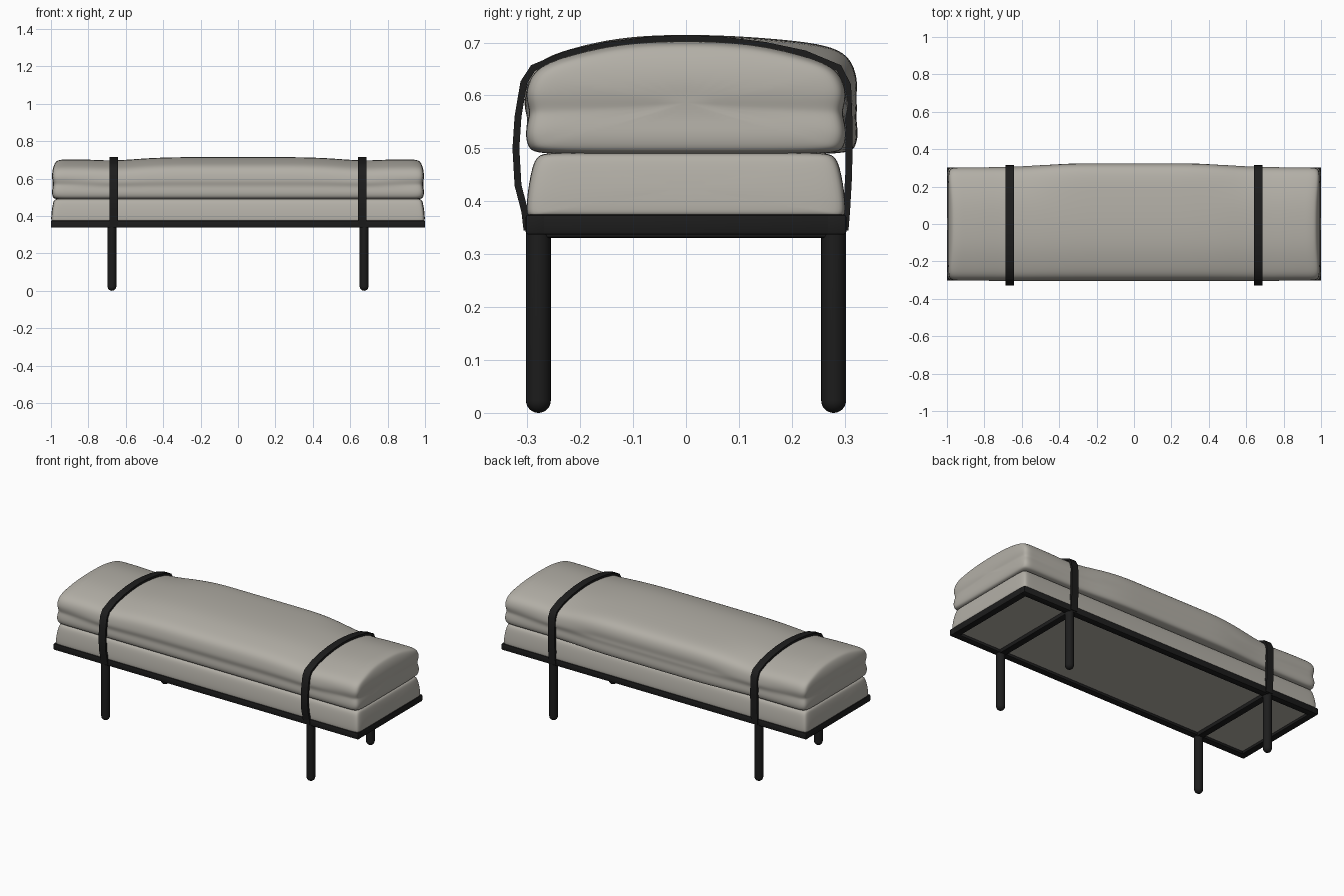
import bpy, bmesh, math
from mathutils import Vector

if "Cube" in bpy.data.objects:
    bpy.data.objects.remove(bpy.data.objects["Cube"])


def material(name, col):
    m = bpy.data.materials.new(name)
    m.diffuse_color = (*col, 1)
    m.use_nodes = True
    m.node_tree.nodes["Principled BSDF"].inputs["Base Color"].default_value = m.diffuse_color
    return m


FABRIC = material("warm grey fabric", (0.45, 0.43, 0.385))
BLACK = material("black metal", (0.012, 0.012, 0.012))


def finish(name, bm, mat, angle=40):
    bmesh.ops.recalc_face_normals(bm, faces=bm.faces)
    me = bpy.data.meshes.new(name)
    bm.to_mesh(me)
    bm.free()
    me.materials.append(mat)
    ob = bpy.data.objects.new(name, me)
    bpy.context.collection.objects.link(ob)
    bpy.ops.object.select_all(action='DESELECT')
    ob.select_set(True)
    bpy.context.view_layer.objects.active = ob
    bpy.ops.object.shade_smooth_by_angle(angle=math.radians(angle))
    return ob


def box(name, lo, hi, mat, bevel=0.005):
    bm = bmesh.new()
    bmesh.ops.create_cube(bm, size=1)
    for v in bm.verts:
        v.co = Vector([(a + b) / 2 + c * (b - a) for a, b, c in zip(lo, hi, v.co)])
    if bevel:
        bmesh.ops.bevel(bm, geom=bm.edges[:], offset=bevel, segments=2,
                        affect='EDGES', profile=0.5)
    return finish(name, bm, mat)


def loft(name, rings, mat):
    """Skin closed rings of points, cap the ends, then subdivide smoothly."""
    bm = bmesh.new()
    vs = [[bm.verts.new(p) for p in r] for r in rings]
    n = len(vs[0])
    for a, b in zip(vs, vs[1:]):
        for i in range(n):
            bm.faces.new((a[i], a[(i + 1) % n], b[(i + 1) % n], b[i]))
    for r in (vs[0], vs[-1]):
        bm.faces.new(r)
    ob = finish(name, bm, mat, 180)
    ob.modifiers.new("smooth", 'SUBSURF').levels = 2
    ob.modifiers["smooth"].render_levels = 2
    return ob


def smoothstep(a, b, t):
    t = max(0, min(1, (t - a) / (b - a)))
    return t * t * (3 - 2 * t)


# Frame: rim, cross bars and the support panel
X, Y, W = 1.0, 0.303, 0.04
Z0, Z1 = 0.337, 0.375
for s, n in ((-1, "front"), (1, "back")):
    a, b = sorted((s * Y, s * (Y - W)))
    box(n + "_rail", (-X, a, Z0), (X, b, Z1), BLACK)
for s, n in ((-1, "left"), (1, "right")):
    a, b = sorted((s * X, s * (X - W)))
    box(n + "_rail", (a, -Y, Z0), (b, Y, Z1), BLACK)
    box(n + "_cross_bar", (s * 0.672 - 0.02, -0.28, 0.331),
        (s * 0.672 + 0.02, 0.28, 0.365), BLACK)
box("support_panel", (-0.98, -0.285, 0.352), (0.98, 0.285, 0.372), FABRIC, 0)

# Legs: round posts with hemispherical feet
R, SEG = 0.0235, 24
for sx, nx in ((-1, "left"), (1, "right")):
    for sy, ny in ((-1, "front"), (1, "back")):
        prof = [(R * math.sin(t * math.pi / 16), R - R * math.cos(t * math.pi / 16))
                for t in range(1, 9)] + [(R, 0.355)]
        bm = bmesh.new()
        rings = [[bm.verts.new((sx * 0.674 + r * math.cos(2 * math.pi * k / SEG),
                                sy * 0.279 + r * math.sin(2 * math.pi * k / SEG), z))
                  for k in range(SEG)] for r, z in prof]
        tip = bm.verts.new((sx * 0.674, sy * 0.279, 0))
        for k in range(SEG):
            j = (k + 1) % SEG
            bm.faces.new((tip, rings[0][j], rings[0][k]))
            for a, b in zip(rings, rings[1:]):
                bm.faces.new((a[k], a[j], b[j], b[k]))
        bm.faces.new(rings[-1])
        finish(f"{ny}_{nx}_leg", bm, BLACK)

# Lower cushion: tapered slab with a soft top edge
half = [(0, 0.492), (0.15, 0.492), (0.26, 0.492), (0.281, 0.487), (0.291, 0.465),
        (0.299, 0.42), (0.302, 0.385), (0.30, 0.371), (0.285, 0.37), (0.15, 0.37), (0, 0.37)]


def mirror_profile(h):
    return h + [(-y, z) for y, z in h[-2:0:-1]]


def end_push(z, zs):
    """Distance an end face sits in from its farthest x, interpolated over height."""
    for (za, a), (zb, b) in zip(zs, zs[1:]):
        if z <= zb:
            return a + (b - a) * max(0, (z - za) / (zb - za))
    return zs[-1][1]


def cushion(name, h, stations, zmid, ends, shape=None):
    prof, rings = mirror_profile(h), []
    for x, sc, sz in stations:
        ring = []
        for y, z in prof:
            yy, zz = y * sc, zmid + (z - zmid) * sz
            if shape:
                yy, zz = shape(x, yy, zz)
            xx = x - math.copysign(end_push(zz, ends), x) * smoothstep(0.9, 0.96, abs(x))
            ring.append((xx, yy, zz))
        rings.append(ring)
    return loft(name, rings, FABRIC)


def stations(inner, outer):
    r = inner + outer
    return [(-x, a, b) for x, a, b in r[::-1]] + [(x, a, b) for x, a, b in r if x]


inner = [(x / 10, 1, 1) for x in range(0, 10)]
cushion("lower_cushion", half,
        stations(inner, [(0.96, 1, 1), (0.985, 0.995, 0.99), (0.998, 0.965, 0.93),
                         (1.0, 0.75, 0.7), (1.0, 0.3, 0.3)]),
        0.425, [(0.37, 0), (0.42, 0.003), (0.46, 0.009), (0.49, 0.016)])

# Upper cushion: domed pillow, pinched at the ends, fuller in the middle and at the back
half = [(0, 0.703), (0.08, 0.701), (0.15, 0.693), (0.22, 0.676), (0.27, 0.659),
        (0.294, 0.636), (0.303, 0.605), (0.299, 0.582), (0.295, 0.567), (0.299, 0.552),
        (0.304, 0.525), (0.298, 0.499), (0.28, 0.489), (0.15, 0.488), (0, 0.488)]


def pillow(x, y, z):
    mid = 1 - smoothstep(0.3, 0.68, abs(x))
    dip = 0.008 * math.exp(-((abs(x) - 0.665) / 0.08) ** 2)
    up = smoothstep(0.5, 0.68, z)
    z += up * (0.012 * mid - dip)
    side = smoothstep(0.1, 0.29, abs(y))
    if y > 0:
        y += side * 0.022 * mid
        z += 0.018 * mid * side * up
    # fill the side crease away from the ends
    if 0.56 < z < 0.59 and abs(y) > 0.25:
        y += math.copysign(0.007 * (1 - smoothstep(0.7, 0.95, abs(x))), y)
    return y, z


cushion("upper_cushion", half,
        stations(inner, [(0.945, 1, 1), (0.968, 0.995, 0.985), (0.987, 0.97, 0.95),
                         (0.994, 0.9, 0.87), (0.996, 0.65, 0.6), (0.996, 0.25, 0.25)]),
        0.585, [(0.49, 0.004), (0.53, 0.0), (0.57, 0.008), (0.61, 0.0), (0.66, 0.006),
                (0.70, 0.022)], pillow)

# Straps: flat bands running from the front rail over the cushions to the back rail
path = [(-0.302, 0.345), (-0.306, 0.38), (-0.319, 0.43), (-0.323, 0.50), (-0.319, 0.56),
        (-0.308, 0.625), (-0.29, 0.653), (-0.225, 0.680), (-0.15, 0.696), (-0.07, 0.706),
        (0, 0.709), (0.07, 0.706), (0.15, 0.696), (0.225, 0.680), (0.29, 0.653),
        (0.307, 0.62), (0.31, 0.54), (0.309, 0.45), (0.305, 0.38), (0.302, 0.345)]
for s, n in ((-1, "left"), (1, "right")):
    bm = bmesh.new()
    rows = []
    for i, p in enumerate(path):
        a, b = Vector(path[max(i - 1, 0)]), Vector(path[min(i + 1, len(path) - 1)])
        t = (b - a).normalized()
        nrm = Vector((-t.y, t.x))
        o, q = Vector(p) + nrm * 0.005, Vector(p) - nrm * 0.008
        x0, x1 = s * 0.664 - 0.022, s * 0.664 + 0.022
        rows.append([bm.verts.new(c) for c in
                     ((x0, *o), (x1, *o), (x1, *q), (x0, *q))])
    for a, b in zip(rows, rows[1:]):
        for k in range(4):
            j = (k + 1) % 4
            bm.faces.new((a[k], a[j], b[j], b[k]))
    bm.faces.new(rows[0])
    bm.faces.new(rows[-1])
    finish(n + "_strap", bm, BLACK)
